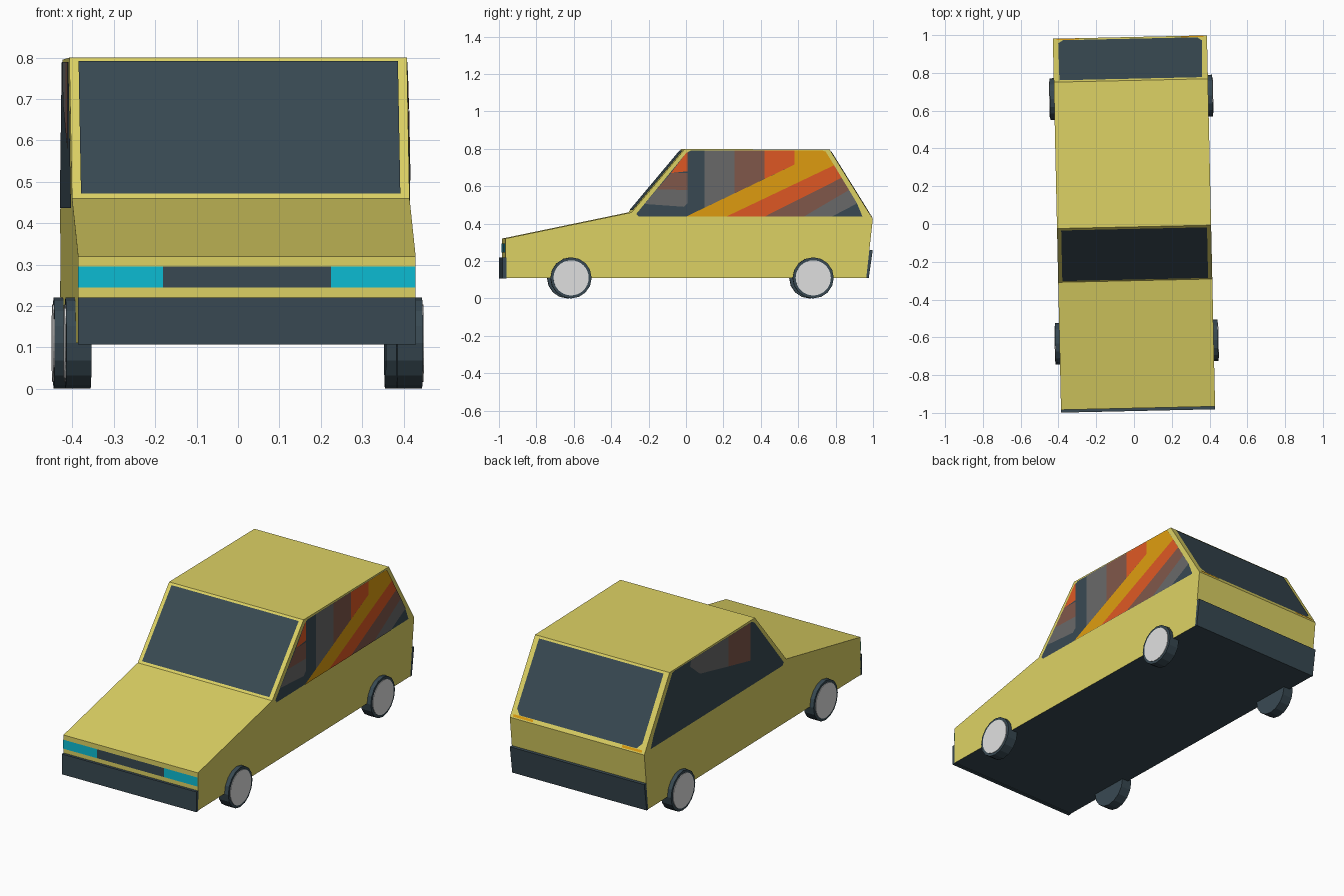
import bpy, bmesh, math
from mathutils import Vector, Matrix

if "Cube" in bpy.data.objects:
    bpy.data.objects.remove(bpy.data.objects["Cube"])

W = 0.408                                # half width of the body
YAW = Matrix.Rotation(0.022, 4, 'Z')     # the whole car stands slightly turned


def material(name, r, g, b):
    m = bpy.data.materials.new(name)
    lin = [((c / 255 + 0.055) / 1.055) ** 2.4 if c > 10 else c / 255 / 12.92 for c in (r, g, b)]
    m.diffuse_color = (*lin, 1)
    m.use_nodes = True
    m.node_tree.nodes["Principled BSDF"].inputs["Base Color"].default_value = m.diffuse_color
    return m


YELLOW = material("yellow_paint", 221, 210, 100)
SLATE = material("dark_slate", 56, 73, 82)
SILVER = material("light_grey", 223, 223, 223)
CYAN = material("cyan", 12, 188, 211)
GREY = material("mid_grey", 105, 105, 105)
BROWN = material("brown", 128, 87, 74)
ORANGE = material("orange", 222, 88, 36)
AMBER = material("amber", 222, 156, 16)


def finish(name, bm, mats):
    bm.transform(YAW)
    me = bpy.data.meshes.new(name)
    bm.to_mesh(me)
    bm.free()
    for m in mats:
        me.materials.append(m)
    ob = bpy.data.objects.new(name, me)
    bpy.context.collection.objects.link(ob)
    return ob


def prism(name, mats, profile, x0, x1):
    """Side profile (y, z) extruded across x; a second material goes on the underside."""
    bm = bmesh.new()
    f = bm.faces.new([bm.verts.new((x0, y, z)) for y, z in profile])
    new = bmesh.ops.extrude_face_region(bm, geom=[f])["geom"]
    bmesh.ops.translate(bm, vec=(x1 - x0, 0, 0), verts=[v for v in new if isinstance(v, bmesh.types.BMVert)])
    bmesh.ops.recalc_face_normals(bm, faces=bm.faces)
    if len(mats) > 1:
        for f in bm.faces:
            f.normal_update()
            f.material_index = int(f.normal.z < -0.9)
    return finish(name, bm, mats)


def plate(name, mat, pts, normal):
    """Thin painted panel facing along normal."""
    bm = bmesh.new()
    f = bm.faces.new([bm.verts.new(p) for p in pts])
    f.normal_update()
    if f.normal.dot(normal) < 0:
        f.normal_flip()
    return finish(name, bm, [mat])


def slope_plate(name, mat, p, q, pts, off=0.003):
    """Panel on the body face running from p to q; pts are (x, fraction along)."""
    p, q = Vector((0, *p)), Vector((0, *q))
    d = (q - p).normalized()
    n = Vector((0, -d.z, d.y))
    return plate(name, mat, [p.lerp(q, t) + Vector((x, 0, 0)) + n * off for x, t in pts], n)


def side_plate(name, mat, pts, side, off):
    return plate(name, mat, [(side * (W + off), y, z) for y, z in pts], Vector((side, 0, 0)))


def box(x0, x1, t0, t1):
    return [(x0, t0), (x1, t0), (x1, t1), (x0, t1)]


# body shell with dark underside
body = [(-0.975, 0.11), (-0.975, 0.32), (-0.30, 0.46), (-0.015, 0.80),
        (0.76, 0.795), (0.99, 0.425), (0.955, 0.11)]
prism("body", [YELLOW, SLATE], body, -W, W)

# bumpers
prism("front_bumper", [SLATE], [(-0.99, 0.107), (-0.99, 0.22), (-0.97, 0.22), (-0.97, 0.107)], -W, W)
prism("rear_bumper", [SLATE], [(0.955, 0.108), (0.97, 0.26), (0.99, 0.26), (0.968, 0.108)], -W, W)

# headlights and grille
front = (body[0], body[1])
t0, t1 = (0.245 - 0.11) / 0.21, (0.295 - 0.11) / 0.21
slope_plate("grille", SLATE, *front, box(-0.203, 0.203, t0, t1))
for s, label in ((-1, "left"), (1, "right")):
    slope_plate(label + "_headlight", CYAN, *front, box(s * 0.203, s * W, t0, t1))

# windscreen, rear window and tail lights
slope_plate("windscreen", SLATE, body[2], body[3], box(-0.386, 0.386, 0.03, 0.97))
slope_plate("rear_window", SLATE, body[4], body[5],
            [(-0.378, 0.03), (0.378, 0.03), (0.38, 0.88), (0.355, 0.95), (-0.355, 0.95), (-0.38, 0.88)])
for s, label in ((-1, "left"), (1, "right")):
    slope_plate(label + "_tail_light", AMBER, body[4], body[5], box(s * 0.27, s * 0.39, 0.955, 0.985))

# side windows
window = [(-0.275, 0.452), (-0.262, 0.437), (0.935, 0.437), (0.905, 0.51),
          (0.738, 0.785), (0.722, 0.79), (0.015, 0.79), (-0.01, 0.775)]
for s, label in ((-1, "left"), (1, "right")):
    side_plate(label + "_window", SLATE, window, s, 0.002)

# painted reflections on the right window: upper bands, then slanted stripes
right_bands = [
    (GREY, [(-0.23, 0.505), (-0.02, 0.49), (0.0, 0.51), (0.0, 0.58), (-0.165, 0.583)]),
    (BROWN, [(-0.165, 0.583), (0.0, 0.58), (0.0, 0.67), (-0.09, 0.67)]),
    (ORANGE, [(-0.09, 0.67), (0.0, 0.68), (0.0, 0.785), (-0.01, 0.775)]),
    (GREY, [(0.09, 0.485), (0.25, 0.562), (0.25, 0.79), (0.09, 0.79)]),
    (BROWN, [(0.25, 0.562), (0.41, 0.639), (0.41, 0.79), (0.25, 0.79)]),
    (ORANGE, [(0.41, 0.639), (0.57, 0.715), (0.57, 0.79), (0.41, 0.79)]),
    (AMBER, [(-0.01, 0.437), (0.205, 0.437), (0.783, 0.712), (0.738, 0.785),
             (0.722, 0.79), (0.57, 0.79), (0.57, 0.715)]),
    (ORANGE, [(0.205, 0.437), (0.41, 0.437), (0.823, 0.645), (0.783, 0.712)]),
    (BROWN, [(0.41, 0.437), (0.62, 0.437), (0.863, 0.58), (0.823, 0.645)]),
    (GREY, [(0.62, 0.437), (0.77, 0.437), (0.90, 0.505), (0.905, 0.51), (0.863, 0.58)]),
]
for i, (mat, pts) in enumerate(right_bands):
    side_plate("right_window_stripe_%d" % i, mat, pts, 1, 0.004)

# faint reflection on the left window
side_plate("left_window_grey", GREY, [(0.23, 0.625), (0.49, 0.685), (0.58, 0.76), (0.57, 0.79), (0.23, 0.79)], -1, 0.004)
side_plate("left_window_brown", BROWN, [(0.03, 0.58), (0.23, 0.625), (0.23, 0.79), (0.03, 0.79)], -1, 0.004)


# wheels with pale hub discs
def circle(y, r, n):
    return [(y + r * math.sin(2 * math.pi * i / n), 0.11 + r * math.cos(2 * math.pi * i / n)) for i in range(n)]


for s, side in ((-1, "left"), (1, "right")):
    for y, end in ((-0.624, "front"), (0.671, "rear")):
        prism(end + "_" + side + "_wheel", [SLATE], circle(y, 0.11, 16), s * 0.37, s * 0.431)
        prism(end + "_" + side + "_hub", [SILVER], circle(y, 0.094, 32), s * 0.428, s * 0.434)
